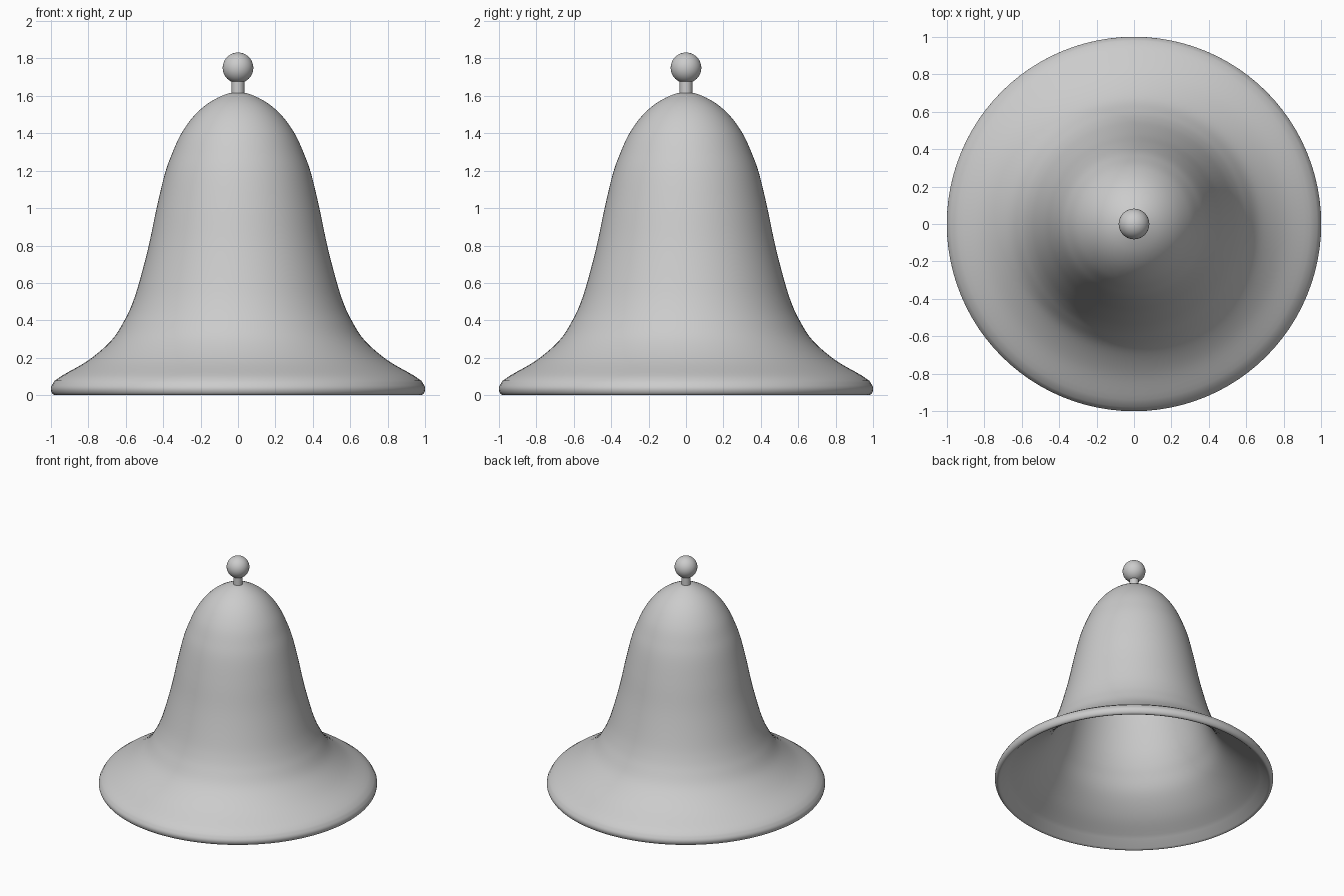
import bpy
import bmesh
import math
from mathutils import Vector

if "Cube" in bpy.data.objects:
    bpy.data.objects.remove(bpy.data.objects["Cube"])

grey = bpy.data.materials.new("plain grey")
grey.use_nodes = True
grey.diffuse_color = (0.6, 0.6, 0.6, 1)
grey.node_tree.nodes["Principled BSDF"].inputs["Base Color"].default_value = grey.diffuse_color


def smooth_curve(points, steps=5):
    """Smooth curve through the given (radius, height) points."""
    p = [Vector(q) for q in points]
    p = [2 * p[0] - p[1]] + p + [2 * p[-1] - p[-2]]
    out = []
    for a, b, c, d in zip(p, p[1:], p[2:], p[3:]):
        for i in range(steps):
            t = i / steps
            out.append(0.5 * (2 * b + (c - a) * t + (2 * a - 5 * b + 4 * c - d) * t**2
                              + (3 * b - a - 3 * c + d) * t**3))
    return out + [p[-2]]


def offset_inward(curve, wall, rim_extra):
    """Parallel curve on the hollow side, thicker towards the rim."""
    out = []
    for i, point in enumerate(curve):
        along = (curve[min(i + 1, len(curve) - 1)] - curve[max(i - 1, 0)]).normalized()
        distance = wall + rim_extra * max(0, point.x - 0.6) / 0.35
        out.append(point + Vector((along.y, -along.x)) * distance)
    return out


def finish(obj, name, angle):
    obj.name = name
    obj.data.materials.clear()
    obj.data.materials.append(grey)
    bpy.ops.object.select_all(action="DESELECT")
    obj.select_set(True)
    bpy.context.view_layer.objects.active = obj
    bpy.ops.object.shade_smooth_by_angle(angle=math.radians(angle))


def lathe(name, profile, segments=96):
    bm = bmesh.new()
    verts = [bm.verts.new((p[0], 0, p[1])) for p in profile]
    edges = [bm.edges.new(pair) for pair in zip(verts, verts[1:])]
    bmesh.ops.spin(bm, geom=verts + edges, axis=(0, 0, 1), cent=(0, 0, 0),
                   angle=math.tau, steps=segments, use_merge=True)
    bmesh.ops.remove_doubles(bm, verts=bm.verts, dist=0.0002)
    bmesh.ops.recalc_face_normals(bm, faces=bm.faces)
    mesh = bpy.data.meshes.new(name)
    bm.to_mesh(mesh)
    bm.free()
    obj = bpy.data.objects.new(name, mesh)
    bpy.context.collection.objects.link(obj)
    finish(obj, name, 50)


# Hollow bell: outer wall from crown to flare, rounded lip, then the inner wall
outer = smooth_curve([(0, 1.622), (0.07, 1.607), (0.16, 1.56), (0.238, 1.49), (0.305, 1.395),
                      (0.353, 1.29), (0.392, 1.18), (0.435, 1), (0.477, 0.8), (0.529, 0.6),
                      (0.565, 0.49), (0.607, 0.4), (0.675, 0.295), (0.795, 0.19), (0.94, 0.105)])
lip = smooth_curve([(0.98, 0.077), (1, 0.042), (0.996, 0.014), (0.98, 0), (0.962, 0.007)], 3)
inner = [p for p in offset_inward(outer, 0.042, 0.018) if p.x > 0.005]
inner = [Vector((0, inner[0].y))] + inner
lathe("bell_body", outer + lip + inner[::-1])

# Stem and ball finial
bpy.ops.mesh.primitive_cylinder_add(vertices=32, radius=0.034, depth=0.12, location=(0, 0, 1.64))
finish(bpy.context.object, "finial_stem", 40)
bpy.ops.mesh.primitive_uv_sphere_add(segments=40, ring_count=20, radius=0.082, location=(0, 0, 1.75))
finish(bpy.context.object, "finial_ball", 60)
